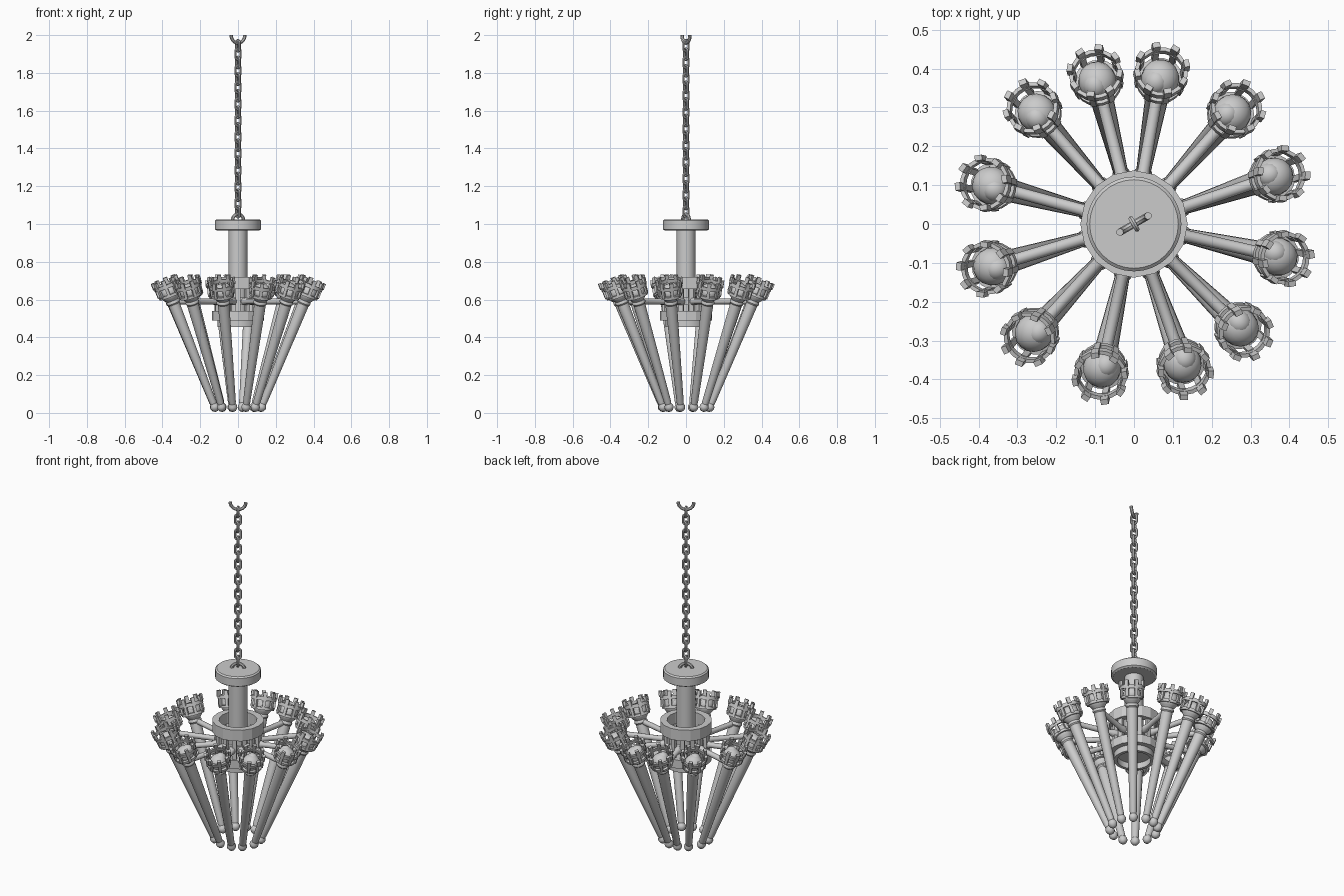
import bpy, bmesh, math
from mathutils import Matrix, Vector
from math import sin, cos, pi, radians

if "Cube" in bpy.data.objects:
    bpy.data.objects.remove(bpy.data.objects["Cube"])

TURN = radians(30)   # direction of the hooks and chain


def finish(name, bm, angle=35):
    bmesh.ops.recalc_face_normals(bm, faces=bm.faces[:])
    me = bpy.data.meshes.new(name)
    bm.to_mesh(me)
    bm.free()
    ob = bpy.data.objects.new(name, me)
    bpy.context.collection.objects.link(ob)
    bpy.ops.object.select_all(action='DESELECT')
    ob.select_set(True)
    bpy.context.view_layer.objects.active = ob
    bpy.ops.object.shade_smooth_by_angle(angle=radians(angle))
    return ob


def lathe(bm, prof, segs, ring=False):
    """Spin an (r, z) profile around z; ring=True closes the section."""
    rows = [[bm.verts.new((r * cos(2 * pi * k / segs), r * sin(2 * pi * k / segs), z))
             for k in range(segs)] for r, z in prof]
    n = len(rows)
    for i in range(n if ring else n - 1):
        a, b = rows[i], rows[(i + 1) % n]
        for k in range(segs):
            m = (k + 1) % segs
            bm.faces.new((a[k], a[m], b[m], b[k]))
    if not ring:
        bm.faces.new(rows[0][::-1])
        bm.faces.new(rows[-1])


def band(bm, r0, r1, z0, z1, segs):
    lathe(bm, [(r0, z0), (r1, z0), (r1, z1), (r0, z1)], segs, True)


def sweep(bm, pts, normal, r, closed, segs=8):
    """Round wire along a planar path."""
    n, rows = len(pts), []
    for i, p in enumerate(pts):
        a = pts[i - 1] if (i or closed) else p
        b = pts[(i + 1) % n] if (i < n - 1 or closed) else p
        side = (b - a).normalized().cross(normal)
        rows.append([bm.verts.new(p + side * r * cos(2 * pi * k / segs)
                                  + normal * r * sin(2 * pi * k / segs)) for k in range(segs)])
    for i in range(n if closed else n - 1):
        a, b = rows[i], rows[(i + 1) % n]
        for k in range(segs):
            m = (k + 1) % segs
            bm.faces.new((a[k], a[m], b[m], b[k]))
    if not closed:
        bm.faces.new(rows[0])
        bm.faces.new(rows[-1])


def blocks(bm, count, radius, size, z):
    """Boxes set evenly around a circle."""
    for k in range(count):
        m = (Matrix.Rotation(2 * pi * (k + 0.5) / count, 4, 'Z')
             @ Matrix.Translation((radius, 0, z)) @ Matrix.Diagonal((*size, 1)))
        bmesh.ops.create_cube(bm, size=1, matrix=m)


# Hooks: upturned half ring at the ceiling, arch on the cap
u, w = Vector((cos(TURN), sin(TURN), 0)), Vector((-sin(TURN), cos(TURN), 0))
up = Vector((0, 0, 1))
for name, z, R, s in (("ceiling_hook", 2.0, 0.042, -1), ("cap_hook", 1.018, 0.034, 1)):
    bm = bmesh.new()
    sweep(bm, [up * z + u * R * cos(pi * i / 10) + up * s * R * sin(pi * i / 10)
               for i in range(11)], w, 0.0095, False)
    finish(name, bm)

# Chain of alternating links
bm = bmesh.new()
for i in range(21):
    c = up * (1.065 + i * 0.0439)
    d, nrm = (w, u) if i % 2 == 0 else (u, w)
    path = []
    for k in range(12):
        a = 2 * pi * (k + 0.5) / 12
        off = 0.014 if sin(a) > 0 else -0.014
        path.append(c + d * 0.016 * cos(a) + up * (0.016 * sin(a) + off))
    sweep(bm, path, nrm, 0.007, True, 6)
finish("chain", bm)

# Cap disc and central rod
bm = bmesh.new()
lathe(bm, [(0.112, 0.965), (0.122, 0.972), (0.122, 1.018), (0.114, 1.025)], 32)
finish("cap_disc", bm)
bm = bmesh.new()
lathe(bm, [(0.05, 0.49), (0.05, 0.97)], 24)
finish("central_rod", bm)

# Hub: two rings joined by posts, with an open collar underneath
bm = bmesh.new()
band(bm, 0.102, 0.138, 0.655, 0.72, 16)
finish("hub_upper_ring", bm, 20)
bm = bmesh.new()
band(bm, 0.045, 0.138, 0.49, 0.54, 16)
finish("hub_lower_ring", bm, 20)
bm = bmesh.new()
band(bm, 0.09, 0.108, 0.455, 0.495, 24)
finish("hub_collar", bm)
bm = bmesh.new()
blocks(bm, 14, 0.115, (0.018, 0.024, 0.13), 0.598)
finish("hub_posts", bm)
bm = bmesh.new()
band(bm, 0.085, 0.108, 0.57, 0.61, 24)
finish("hub_arm_band", bm)

# Torch, built upright along its own axis
parts = []
bm = bmesh.new()
lathe(bm, [(0.006, -0.024), (0.017, -0.018), (0.024, -0.004), (0.024, 0.006), (0.017, 0.02),
           (0.019, 0.03), (0.031, 0.575), (0.031, 0.59), (0.036, 0.597), (0.036, 0.606),
           (0.032, 0.612), (0.042, 0.625), (0.052, 0.64), (0.052, 0.648)], 16)
parts.append(finish("torch_shaft", bm))
bm = bmesh.new()
band(bm, 0.046, 0.061, 0.637, 0.652, 20)
band(bm, 0.058, 0.068, 0.688, 0.708, 20)
blocks(bm, 8, 0.0605, (0.011, 0.016, 0.05), 0.67)
blocks(bm, 8, 0.065, (0.014, 0.02, 0.034), 0.716)
parts.append(finish("torch_crown", bm))
bm = bmesh.new()
for p, s in (((0.0, 0, 0.66), (0.051, 0.049, 0.045)), ((-0.016, 0.008, 0.672), (0.034, 0.032, 0.034))):
    bmesh.ops.create_uvsphere(bm, u_segments=16, v_segments=10, radius=1,
                              matrix=Matrix.Translation(p) @ Matrix.Diagonal((*s, 1)))
parts.append(finish("torch_ember", bm, 60))

# Arm from the hub to the torch
bm = bmesh.new()
lathe(bm, [(0.02, 0.095), (0.02, 0.13), (0.015, 0.14), (0.015, 0.36)], 12)
bmesh.ops.transform(bm, verts=bm.verts[:],
                    matrix=Matrix.Translation((0, 0, 0.59)) @ Matrix.Rotation(pi / 2, 4, 'Y'))
arm = finish("arm", bm)

# Place twelve torches at their slightly uneven hand-set angles
angles = [18.7, 48.4, 79.8, 104.4, 131.2, 164.9, 196.7, 227.4, 257.5, 289.2, 315.6, 347.2]
lean = Matrix.Translation((0.128, 0, 0.03)) @ Matrix.Rotation(radians(22.5), 4, 'Y')
for i, a in enumerate(angles):
    rot = Matrix.Rotation(radians(a), 4, 'Z')
    for ob in parts + [arm]:
        o = ob if i == 0 else ob.copy()
        if i:
            bpy.context.collection.objects.link(o)
            o.name = f"{ob.name}_{i + 1}"
        o.matrix_world = rot if ob is arm else rot @ lean
